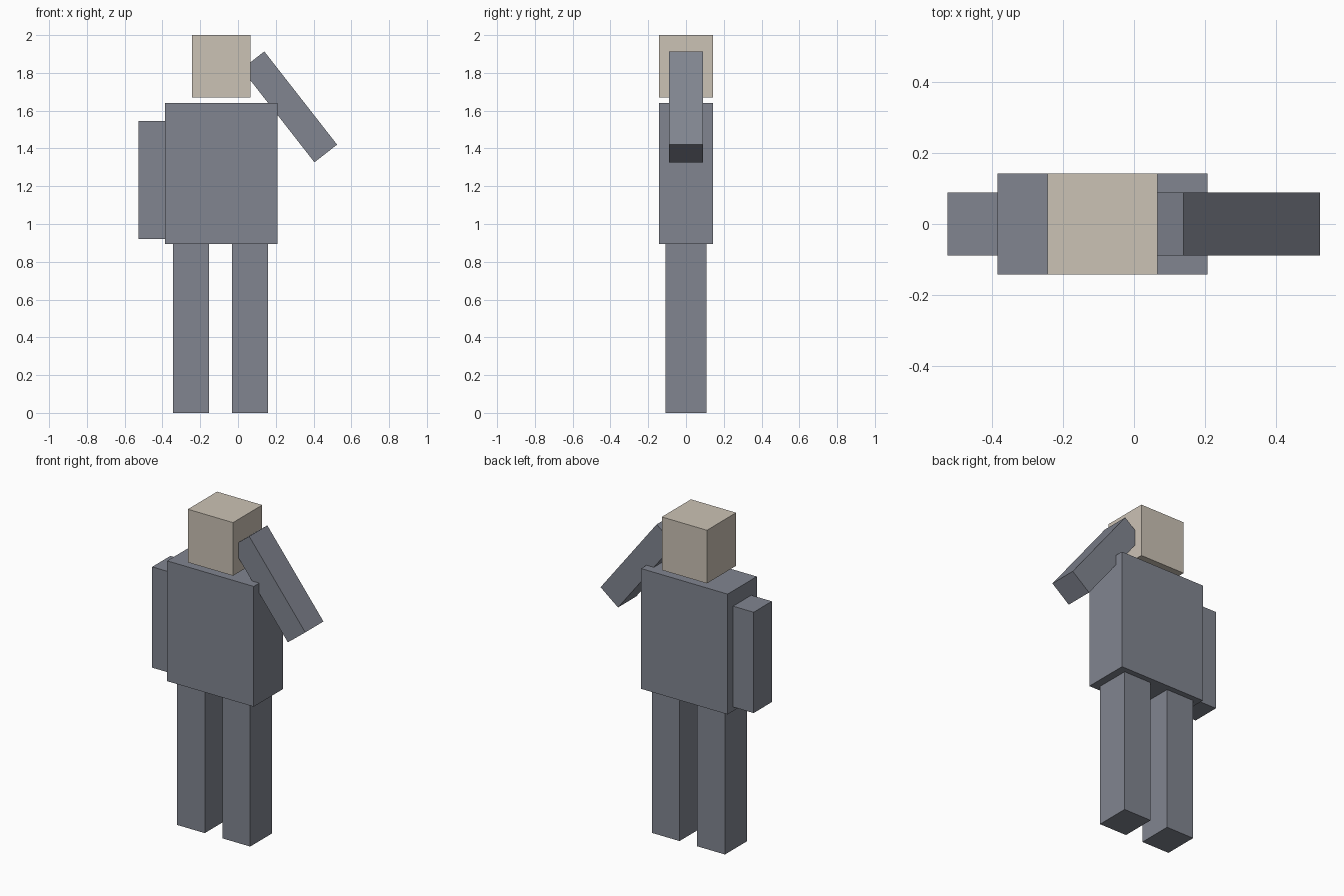
import bpy
from math import radians

if "Cube" in bpy.data.objects:
    bpy.data.objects.remove(bpy.data.objects["Cube"])


def material(name, rgb):
    m = bpy.data.materials.new(name)
    m.diffuse_color = (*rgb, 1)
    m.use_nodes = True
    m.node_tree.nodes["Principled BSDF"].inputs["Base Color"].default_value = m.diffuse_color
    return m


SKIN = material("skin", (0.60, 0.54, 0.46))
CLOTH = material("cloth", (0.22, 0.235, 0.28))


def box(name, center, size, mat, tilt=0.0):
    bpy.ops.mesh.primitive_cube_add(size=1, location=center)
    ob = bpy.context.object
    ob.name = name
    ob.scale = size
    ob.rotation_euler.y = radians(tilt)
    ob.data.materials.append(mat)
    return ob


BODY_X = -0.089   # body axis, offset by the raised arm
ARM = (0.152, 0.178, 0.626)

# Head floats just above the torso
box("head", (BODY_X, 0, 1.835), (0.31, 0.286, 0.33), SKIN)
box("torso", (BODY_X, 0, 1.268), (0.594, 0.286, 0.747), CLOTH)

# Legs
for side, x in (("left", -0.248), ("right", 0.064)):
    box(f"{side}_leg", (x, 0, 0.4475), (0.191, 0.216, 0.895), CLOTH)

# One arm hangs, the other is raised to the head
box("hanging_arm", (-0.451, 0, 1.233), ARM, CLOTH)
box("raised_arm", (0.272, 0, 1.62), ARM, CLOTH, tilt=-38)
